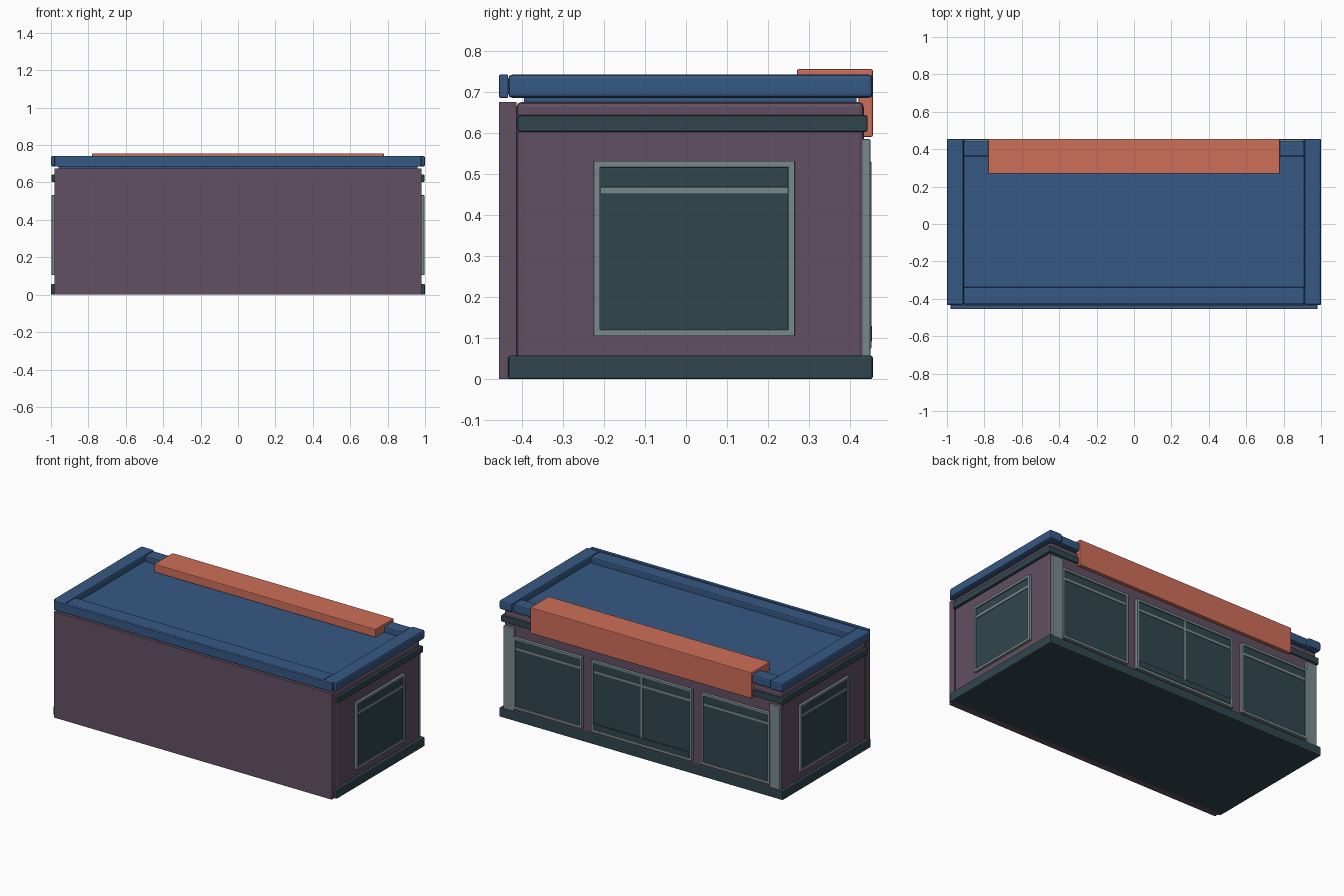
import bpy
import bmesh

if "Cube" in bpy.data.objects:
    bpy.data.objects.remove(bpy.data.objects["Cube"])


def material(name, rgb):
    m = bpy.data.materials.new(name)
    m.diffuse_color = (*rgb, 1)
    m.use_nodes = True
    m.node_tree.nodes["Principled BSDF"].inputs["Base Color"].default_value = m.diffuse_color
    return m


BLUE = material("roof_blue", (0.037, 0.098, 0.23))
PLUM = material("wall_plum", (0.122, 0.08, 0.122))
TEAL = material("dark_teal", (0.03, 0.061, 0.076))
ORANGE = material("sign_orange", (0.62, 0.156, 0.098))
GREY = material("frame_grey", (0.195, 0.254, 0.27))


def finish(name, bm, mat, bevel):
    bmesh.ops.recalc_face_normals(bm, faces=bm.faces[:])
    me = bpy.data.meshes.new(name)
    bm.to_mesh(me)
    bm.free()
    ob = bpy.data.objects.new(name, me)
    bpy.context.collection.objects.link(ob)
    me.materials.append(mat)
    if bevel:
        mod = ob.modifiers.new("bevel", 'BEVEL')
        mod.width = bevel
        mod.segments = 2
    return ob


def box(name, x, y, z, mat, bevel=0.0):
    """Box from (min, max) ranges."""
    bm = bmesh.new()
    bmesh.ops.create_cube(bm, size=1)
    for v in bm.verts:
        v.co = [r[0] if c < 0 else r[1] for c, r in zip(v.co, (x, y, z))]
    return finish(name, bm, mat, bevel)


def prism(name, yz, x, mat, bevel=0.0):
    """Side profile extruded along x."""
    bm = bmesh.new()
    face = bm.faces.new([bm.verts.new((x[0], p, q)) for p, q in yz])
    ext = bmesh.ops.extrude_face_region(bm, geom=[face])
    for v in ext["geom"]:
        if isinstance(v, bmesh.types.BMVert):
            v.co.x = x[1]
    return finish(name, bm, mat, bevel)


def window(name, u, z, place, transom, t=0.016, mullion=False):
    """Frame, glass and bars; place maps (u range, depth range) to x and y ranges."""
    def part(label, ur, depth, zr, mat):
        x, y = place(ur, depth)
        box(f"{name}_{label}", x, y, zr, mat, 0.002)
    out = (-0.01, 0.016)
    part("glass", (u[0] + t / 2, u[1] - t / 2), (-0.01, 0.009), (z[0] + t / 2, z[1] - t / 2), TEAL)
    part("left_jamb", (u[0], u[0] + t), out, z, GREY)
    part("right_jamb", (u[1] - t, u[1]), out, z, GREY)
    part("sill", u, out, (z[0], z[0] + t), GREY)
    part("head", u, out, (z[1] - t, z[1]), GREY)
    part("transom", (u[0] + t, u[1] - t), (-0.01, 0.013), (transom, transom + 0.016), GREY)
    if mullion:
        part("mullion", (-0.008, 0.008), (-0.01, 0.014), z, GREY)
        part("kick_plate", (u[0] + t, u[1] - t), (-0.01, 0.017), (z[0] + t, 0.13), TEAL)


# Walls, plinth and the band below the roof
box("party_wall", (-0.98, 0.98), (-0.455, -0.413), (0, 0.675), PLUM)
box("shop_walls", (-0.98, 0.98), (-0.413, 0.433), (0.005, 0.675), PLUM, 0.012)
box("plinth", (-1, 1), (-0.433, 0.455), (0, 0.058), TEAL, 0.006)
box("upper_band", (-0.997, 0.997), (-0.41, 0.442), (0.602, 0.643), TEAL, 0.005)

# Roof deck and parapets
box("roof_deck", (-0.96, 0.96), (-0.395, 0.415), (0.67, 0.702), BLUE)
box("front_parapet", (-0.91, 0.91), (-0.431, -0.338), (0.685, 0.74), BLUE, 0.008)
box("front_coping", (-0.98, 0.98), (-0.455, -0.433), (0.685, 0.742), BLUE, 0.003)
box("rear_parapet", (-0.91, 0.91), (0.36, 0.445), (0.685, 0.738), BLUE, 0.008)
for side, s in (("left", -1), ("right", 1)):
    box(f"{side}_parapet", sorted((0.91 * s, s)), (-0.433, 0.455), (0.685, 0.742), BLUE, 0.01)

# Folded sign over the rear edge
prism("sign_canopy", [(0.27, 0.703), (0.42, 0.703), (0.42, 0.59), (0.455, 0.59),
                      (0.455, 0.755), (0.27, 0.755)], (-0.78, 0.78), ORANGE, 0.004)

# Side windows and rear corner pilasters
for side, s in (("left", -1), ("right", 1)):
    window(f"{side}_window", (-0.225, 0.265), (0.105, 0.532),
           lambda u, d, s=s: (sorted((s * (0.98 + d[0]), s * (0.98 + d[1]))), u), 0.452)
    box(f"{side}_pilaster", sorted((0.9 * s, 0.975 * s)), (0.425, 0.449), (0.05, 0.585), GREY, 0.003)


# Rear shopfront glazing
def rear(u, d):
    return u, (0.436 + d[0], 0.436 + d[1])


window("rear_left_window", (-0.905, -0.42), (0.075, 0.53), rear, 0.452)
window("rear_right_window", (0.42, 0.905), (0.075, 0.53), rear, 0.452)
window("rear_doors", (-0.355, 0.355), (0.075, 0.53), rear, 0.452, mullion=True)
